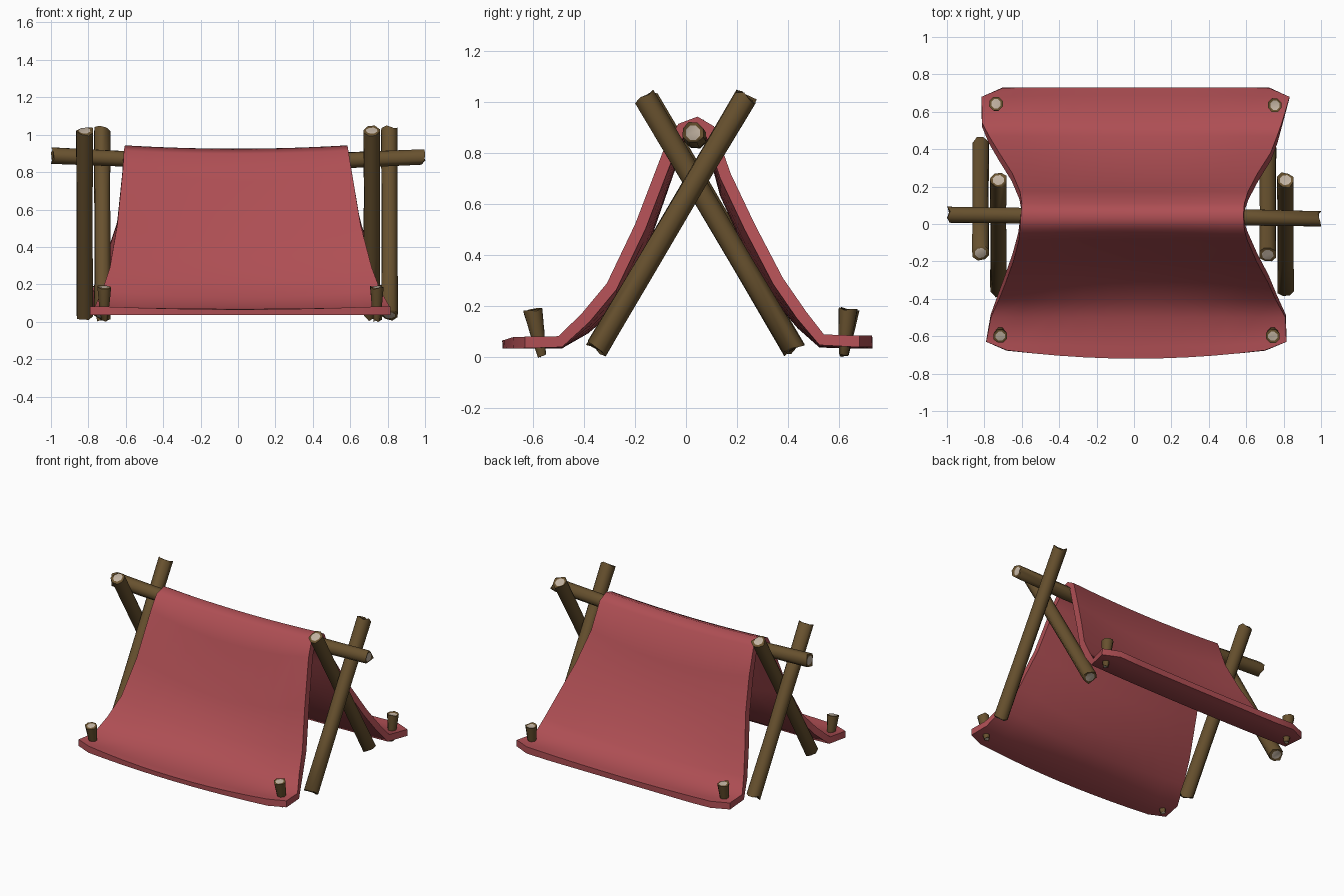
import bpy, bmesh, math, random
from mathutils import Vector

if "Cube" in bpy.data.objects:
    bpy.data.objects.remove(bpy.data.objects["Cube"])

random.seed(4)


def material(name, rgb):
    m = bpy.data.materials.new(name)
    m.diffuse_color = (*rgb, 1)
    m.use_nodes = True
    m.node_tree.nodes["Principled BSDF"].inputs["Base Color"].default_value = m.diffuse_color
    return m


BARK = material("bark brown", (0.138, 0.083, 0.028))
WOOD = material("cut wood", (0.54, 0.45, 0.36))
CLOTH = material("red cloth", (0.425, 0.077, 0.088))


def finish(bm, name, mats, angle):
    bmesh.ops.recalc_face_normals(bm, faces=bm.faces)
    me = bpy.data.meshes.new(name)
    bm.to_mesh(me)
    bm.free()
    ob = bpy.data.objects.new(name, me)
    bpy.context.collection.objects.link(ob)
    for m in mats:
        me.materials.append(m)
    bpy.ops.object.select_all(action='DESELECT')
    bpy.context.view_layer.objects.active = ob
    ob.select_set(True)
    bpy.ops.object.shade_smooth_by_angle(angle=math.radians(angle))
    return ob


def log(name, path, radii, sides=8, rough=0.012):
    """Rough branch along a path, with ragged rims and pale cut ends."""
    pts = [Vector(p) for p in path]
    axis = (pts[-1] - pts[0]).normalized()
    u = axis.orthogonal().normalized()
    v = axis.cross(u)
    last = len(pts) - 1
    bm = bmesh.new()

    def ring(p, r, jit_r, jit_a):
        out = []
        for i in range(sides):
            a = math.tau * (i + 0.5) / sides
            rr = r * (1 + random.uniform(-jit_r, jit_r))
            out.append(bm.verts.new(p + (u * math.cos(a) + v * math.sin(a)) * rr
                                    + axis * random.uniform(-jit_a, jit_a)))
        return out

    rings = [ring(pts[0], radii[0] * 0.68, 0, 0)]
    for i, (p, r) in enumerate(zip(pts, radii)):
        rings.append(ring(p, r, 0.04, rough if i in (0, last) else 0))
    rings.append(ring(pts[-1], radii[-1] * 0.68, 0, 0))
    for a, b in zip(rings, rings[1:]):
        for i in range(sides):
            j = (i + 1) % sides
            bm.faces.new((a[i], a[j], b[j], b[i]))
    for cap in (rings[0], rings[-1]):
        bm.faces.new(cap).material_index = 1
    return finish(bm, name, [BARK, WOOD], 60)


def straight(a, b, n=4):
    a, b = Vector(a), Vector(b)
    return [a.lerp(b, i / (n - 1)) for i in range(n)]


# Ridge pole, sagging slightly in the middle
log("ridge_pole",
    [(-0.99, 0.05, 0.888), (-0.6, 0.045, 0.870), (0, 0.04, 0.860),
     (0.6, 0.035, 0.863), (0.99, 0.028, 0.880)],
    [0.046, 0.044, 0.044, 0.046, 0.044])

# Crossed support poles: x, foot y, top y
for name, x, y0, y1 in (("left_outer_pole", -0.82, 0.425, -0.155),
                        ("left_inner_pole", -0.725, -0.35, 0.235),
                        ("right_inner_pole", 0.715, 0.42, -0.165),
                        ("right_outer_pole", 0.81, -0.35, 0.235)):
    log(name, straight((x, y0, 0.034), (x, y1, 1.022)),
        [0.047, 0.045, 0.045, 0.047])

# Tapered ground pegs: head x, y and foot y
for name, x, y, yf in (("front_left_peg", -0.715, -0.6, -0.565),
                       ("front_right_peg", 0.742, -0.6, -0.565),
                       ("back_left_peg", -0.737, 0.643, 0.62),
                       ("back_right_peg", 0.753, 0.635, 0.617)):
    log(name, straight((x, yf, 0.008), (x, y, 0.186), 3),
        [0.018, 0.03, 0.039], rough=0.008)

# Draped cloth: y, z, left x, right x, bow in y, sag in z
ROWS = [(-0.675, 0.080, -0.68, 0.70, -0.045, 0.014),
        (-0.630, 0.081, -0.79, 0.815, -0.03, 0.012),
        (-0.500, 0.083, -0.765, 0.81, 0, 0.012),
        (-0.410, 0.170, -0.725, 0.76, 0, 0.04),
        (-0.310, 0.290, -0.685, 0.715, 0, 0.075),
        (-0.200, 0.520, -0.645, 0.655, 0, 0.10),
        (-0.085, 0.820, -0.615, 0.605, 0, 0.07),
        (-0.030, 0.915, -0.61, 0.59, 0, 0.018),
        (0.045, 0.943, -0.605, 0.585, 0, 0.018),
        (0.110, 0.905, -0.60, 0.59, 0, 0.02),
        (0.175, 0.720, -0.61, 0.61, 0, 0.07),
        (0.270, 0.520, -0.65, 0.66, 0, 0.08),
        (0.380, 0.310, -0.72, 0.73, 0, 0.06),
        (0.470, 0.180, -0.775, 0.765, 0, 0.035),
        (0.540, 0.090, -0.812, 0.79, 0, 0.01),
        (0.680, 0.085, -0.815, 0.832, 0.01, 0.01),
        (0.728, 0.085, -0.70, 0.72, 0.003, 0.012)]
COLS = 11
bm = bmesh.new()
grid = []
for y, z, xl, xr, bow, sag in ROWS:
    row = []
    for c in range(COLS):
        t = c / (COLS - 1)
        k = 1 - (2 * t - 1) ** 2
        row.append(bm.verts.new((xl + (xr - xl) * t, y + bow * k, z - sag * k)))
    grid.append(row)
for a, b in zip(grid, grid[1:]):
    for c in range(COLS - 1):
        bm.faces.new((a[c], a[c + 1], b[c + 1], b[c]))
cloth = finish(bm, "tent_cloth", [CLOTH], 60)
if sum(p.normal.z for p in cloth.data.polygons) < 0:
    cloth.data.flip_normals()
solid = cloth.modifiers.new("thickness", 'SOLIDIFY')
solid.thickness = 0.045
solid.offset = -1
bpy.ops.object.modifier_apply(modifier=solid.name)
# Keep the underside of the hems level
for vert in cloth.data.vertices:
    vert.co.z = max(vert.co.z, 0.035)
bpy.ops.object.shade_smooth_by_angle(angle=math.radians(60))
